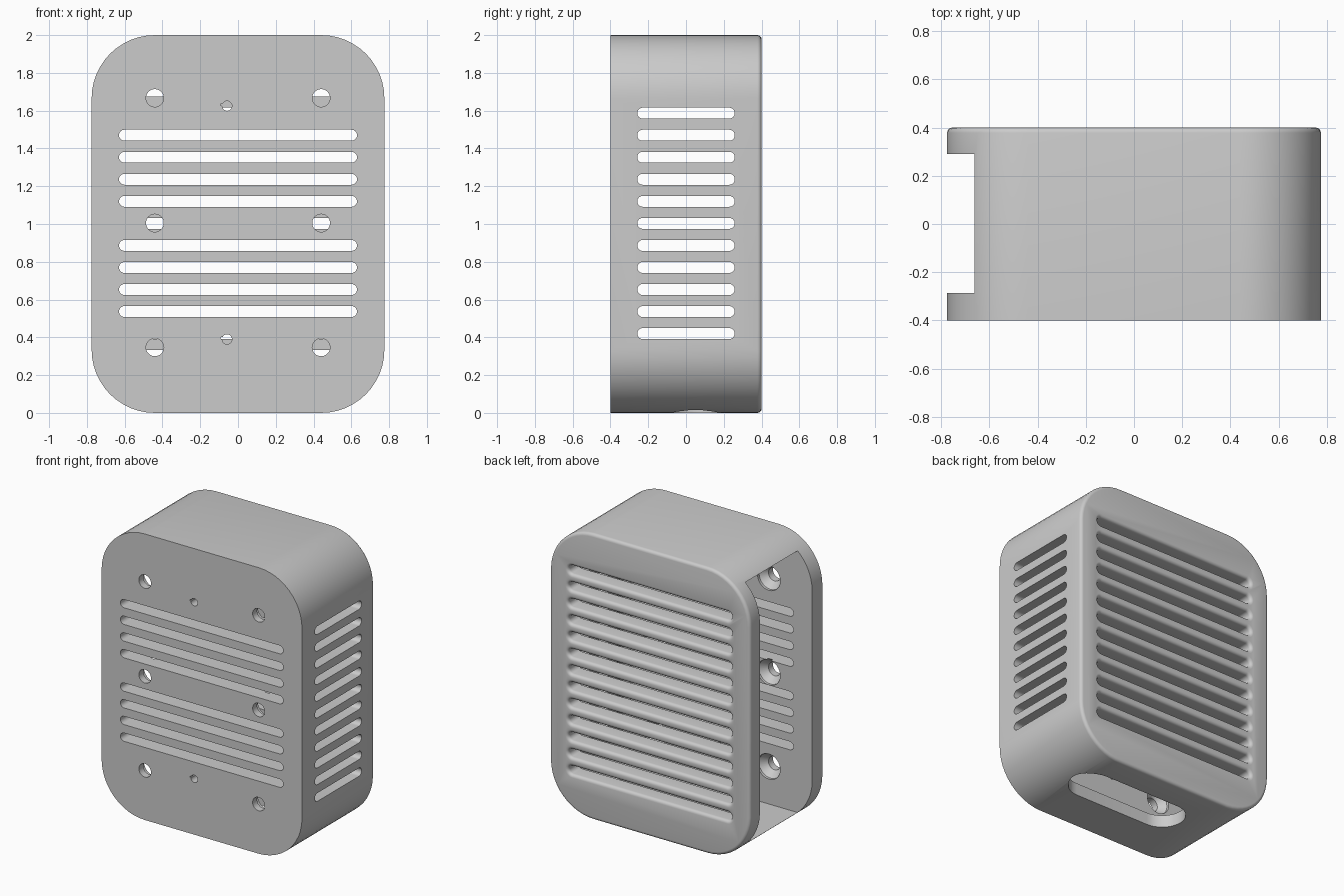
import bpy, bmesh, math
from mathutils import Matrix, Vector

if "Cube" in bpy.data.objects:
    bpy.data.objects.remove(bpy.data.objects["Cube"])

W, H, D, R = 0.775, 1.0, 0.4, 0.335      # half width, half height, half depth, corner radius
WALL, PITCH, SLOT_R = 0.085, 0.1167, 0.029
MID = 1.0033                             # height of the middle vent


def rounded(hw, hh, r, n=12, cx=0.0, cz=0.0):
    """Rounded rectangle outline, counter-clockwise in 2D."""
    pts = []
    for k, (sx, sz) in enumerate([(1, 1), (-1, 1), (-1, -1), (1, -1)]):
        for i in range(n + 1):
            a = math.pi / 2 * (k + i / n)
            p = (cx + sx * (hw - r) + r * math.cos(a), cz + sz * (hh - r) + r * math.sin(a))
            if not pts or math.dist(p, pts[-1]) > 1e-5:
                pts.append(p)
    if math.dist(pts[0], pts[-1]) < 1e-5:
        pts.pop()
    return pts


# Maps from (u, v, depth) to space for each wall direction
def along_y(u, v, d): return Vector((u, d, v))
def along_x(u, v, d): return Vector((d, u, v))
def along_z(u, v, d): return Vector((u, v, d))


def loft(bm, layers, place):
    """Closed solid through a list of (outline, depth)."""
    rings = [[bm.verts.new(place(u, v, d)) for u, v in pts] for pts, d in layers]
    n = len(rings[0])
    faces = [bm.faces.new(rings[0]), bm.faces.new(rings[-1])]
    for a, b in zip(rings, rings[1:]):
        for i in range(n):
            j = (i + 1) % n
            faces.append(bm.faces.new((a[i], a[j], b[j], b[i])))
    bmesh.ops.recalc_face_normals(bm, faces=faces)


def make(name, bm):
    me = bpy.data.meshes.new(name)
    bm.to_mesh(me)
    bm.free()
    ob = bpy.data.objects.new(name, me)
    bpy.context.collection.objects.link(ob)
    return ob


def cut(body, bm, name):
    cutter = make(name, bm)
    cutter.hide_render = True
    mod = body.modifiers.new(name, 'BOOLEAN')
    mod.operation, mod.solver, mod.object = 'DIFFERENCE', 'EXACT', cutter
    bpy.context.view_layer.objects.active = body
    bpy.ops.object.modifier_apply(modifier=name)
    bpy.data.objects.remove(cutter)


# Outer shell with a softly rounded back rim
bm = bmesh.new()
E = 0.022
layers = [(rounded(W, H, R, cz=H), -D)]
for i in range(5):
    a = math.pi / 2 * i / 4
    o = E * (1 - math.cos(a))
    layers.append((rounded(W - o, H - o, R - o, cz=H), D - E + E * math.sin(a)))
loft(bm, layers, along_y)
body = make("enclosure", bm)

# Cavity, open through the left side
bm = bmesh.new()
right = [p for p in rounded(W - WALL, H - WALL, R - WALL, cz=H) if p[0] > 0]
top = [p for p in right if p[1] > H]
low = [p for p in right if p[1] < H]
outline = top + [(-1, 2 * H - WALL), (-1, WALL)] + low
loft(bm, [(outline, -0.287), (outline, 0.29)], along_y)
cut(body, bm, "cavity")

# Front vents and right side vents
bm = bmesh.new()
for k in (-4, -3, -2, -1, 1, 2, 3, 4):
    s = rounded(0.63, SLOT_R, SLOT_R, 6, cz=MID + k * PITCH)
    loft(bm, [(s, -0.5), (s, -0.2)], along_y)
for k in range(-5, 6):
    s = rounded(0.258, SLOT_R, SLOT_R, 6, cz=MID + k * PITCH)
    loft(bm, [(s, 0.6), (s, 0.9)], along_x)
cut(body, bm, "vents")

# Back vents with rounded outer lips
bm = bmesh.new()
F = 0.022
for k in range(-6, 7):
    layers = [(0.0, 0.2)]
    for i in range(5):
        a = math.pi / 2 * i / 4
        layers.append((F * (1 - math.cos(a)), D - F + F * math.sin(a)))
    layers.append((F, 0.5))
    loft(bm, [(rounded(0.63 + o, SLOT_R + o, SLOT_R + o, 6, cz=MID + k * PITCH), d)
              for o, d in layers], along_y)
cut(body, bm, "back_vents")

# Screw holes, countersunk from inside, and small pin holes with a notch
bm = bmesh.new()
for x in (-0.44, 0.44):
    for z in (0.347, 1.005, 1.667):
        loft(bm, [(rounded(r, r, r, 8, x, z), d) for r, d in
                  ((0.047, -0.5), (0.047, -0.35), (0.088, -0.305), (0.088, -0.2))], along_y)
for z in (0.39, 1.625):
    c = rounded(0.026, 0.026, 0.026, 5, -0.058, z)
    loft(bm, [(c, -0.5), (c, -0.2)], along_y)
cut(body, bm, "screw_holes")
bm = bmesh.new()
for z in (0.396, 1.631):
    c = rounded(0.012, 0.005, 0.004, 3, -0.08, z)
    loft(bm, [(c, -0.5), (c, -0.2)], along_y)
cut(body, bm, "pin_notches")

# Cable slot in the floor
bm = bmesh.new()
s = rounded(0.44, 0.15, 0.15, 10, 0.1, 0.05)
loft(bm, [(s, -0.2), (s, 0.2)], along_z)
cut(body, bm, "cable_slot")

# Finish
mat = bpy.data.materials.new("light_grey")
mat.diffuse_color = (0.6, 0.6, 0.6, 1)
mat.use_nodes = True
mat.node_tree.nodes["Principled BSDF"].inputs["Base Color"].default_value = mat.diffuse_color
body.data.materials.clear()
body.data.materials.append(mat)
for p in body.data.polygons:
    p.material_index = 0
bpy.ops.object.select_all(action='DESELECT')
body.select_set(True)
bpy.context.view_layer.objects.active = body
bpy.ops.object.shade_smooth_by_angle(angle=math.radians(30))
